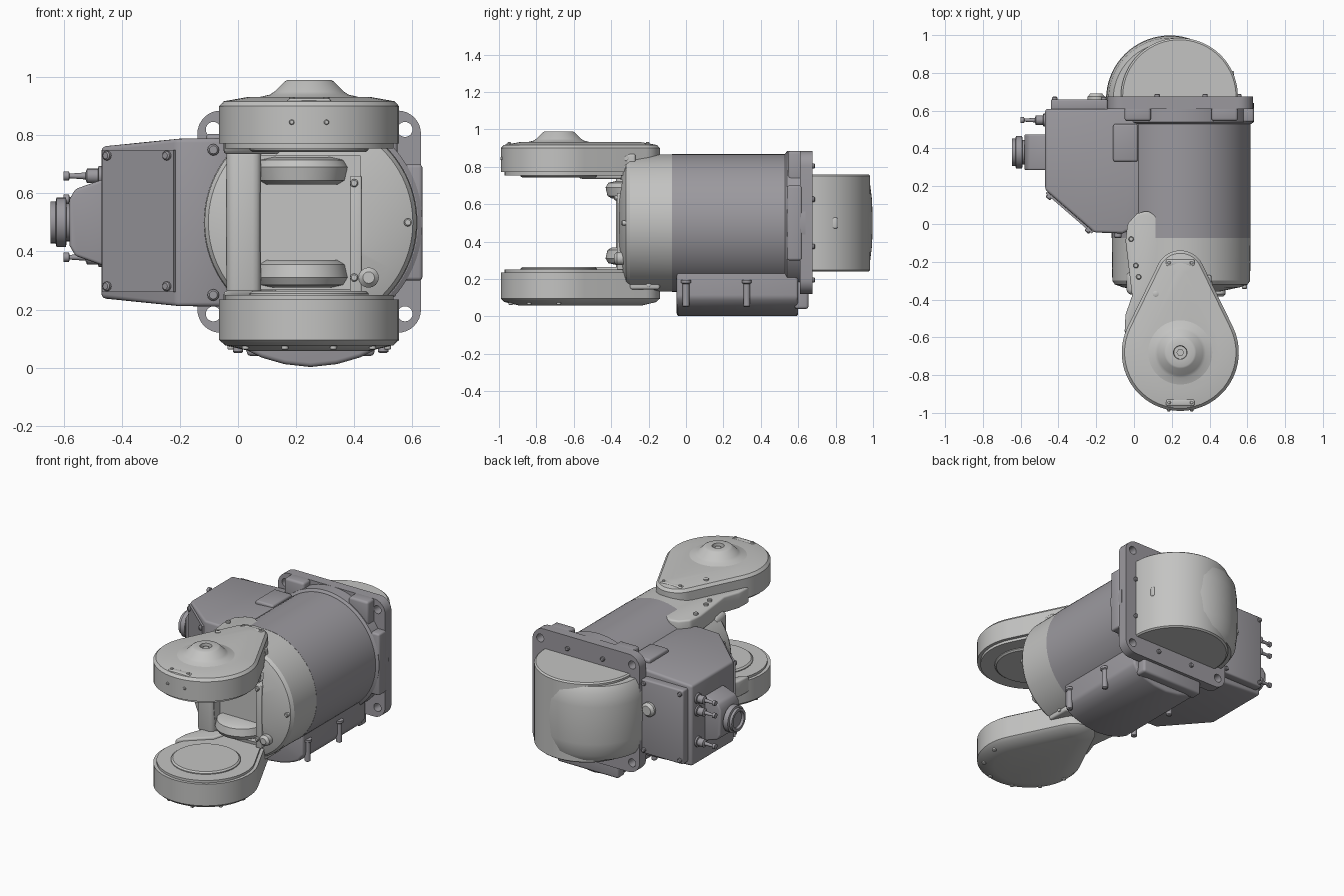
import bpy, bmesh, math
from mathutils import Vector

old = bpy.data.objects.get("Cube")
if old:
    bpy.data.objects.remove(old)


def material(name, rgb):
    m = bpy.data.materials.new(name)
    m.use_nodes = True
    m.diffuse_color = (*rgb, 1)
    m.node_tree.nodes["Principled BSDF"].inputs["Base Color"].default_value = (*rgb, 1)
    return m


LIGHT = material("light grey", (0.55, 0.55, 0.54))
DARK = material("dark grey", (0.33, 0.32, 0.345))
parts = []


def apply_mod(ob, kind, **settings):
    mod = ob.modifiers.new(kind.lower(), kind)
    for key, value in settings.items():
        setattr(mod, key, value)
    bpy.context.view_layer.objects.active = ob
    bpy.ops.object.modifier_apply(modifier=mod.name)


def loft(name, rings, mat, bevel=0):
    """Skin through rings of equal length and cap both ends."""
    bm = bmesh.new()
    loops = [[bm.verts.new(p) for p in ring] for ring in rings]
    n = len(loops[0])
    for a, b in zip(loops, loops[1:]):
        for i in range(n):
            j = (i + 1) % n
            bm.faces.new((a[i], a[j], b[j], b[i]))
    bm.faces.new(loops[0])
    bm.faces.new(loops[-1])
    bmesh.ops.recalc_face_normals(bm, faces=bm.faces)
    me = bpy.data.meshes.new(name)
    bm.to_mesh(me)
    bm.free()
    me.materials.append(mat)
    ob = bpy.data.objects.new(name, me)
    bpy.context.collection.objects.link(ob)
    if bevel:
        apply_mod(ob, "BEVEL", width=bevel, segments=3, limit_method="ANGLE", angle_limit=0.6)
    parts.append(ob)
    return ob


def prism(name, pts, axis, lo, hi, mat, bevel=0):
    put = {"x": lambda a, b, t: (t, a, b), "y": lambda a, b, t: (a, t, b),
           "z": lambda a, b, t: (a, b, t)}[axis]
    return loft(name, [[put(a, b, t) for a, b in pts] for t in (lo, hi)], mat, bevel)


def box(name, x, y, z, mat, bevel=0):
    return prism(name, [(x[0], y[0]), (x[1], y[0]), (x[1], y[1]), (x[0], y[1])], "z", *z, mat, bevel)


def lathe(name, origin, axis, profile, mat, n=48):
    """Turn (radius, distance) pairs around an axis."""
    q = Vector(axis).to_track_quat("Z", "Y")
    turn = [2 * math.pi * i / n for i in range(n)]
    return loft(name, [[Vector(origin) + q @ Vector((r * math.cos(a), r * math.sin(a), t))
                        for a in turn] for r, t in profile], mat)


def screw(name, origin, axis, mat, r=0.014, h=0.014):
    return lathe(name, origin, axis, [(r, -0.01), (r, h * 0.7), (r * 0.7, h)], mat, 12)


def cut(ob, cutter):
    parts.remove(cutter)
    cutter.hide_render = True
    apply_mod(ob, "BOOLEAN", operation="DIFFERENCE", solver="EXACT", object=cutter)
    bpy.data.objects.remove(cutter)


# Main barrel and its lighter front housing
CX, CZ = 0.25, 0.5
FRONT, BACK, UP, DOWN, LEFT = (0, -1, 0), (0, 1, 0), (0, 0, 1), (0, 0, -1), (-1, 0, 0)
lathe("barrel", (CX, 0, CZ), BACK, [(0.368, -0.075), (0.368, 0.58)], DARK, 96)
lathe("barrel_collar", (CX, 0, CZ), BACK,
      [(0.37, 0.53), (0.385, 0.54), (0.385, 0.64), (0.36, 0.64)], DARK, 96)
housing = lathe("front_housing", (CX, 0, CZ), FRONT,
                [(0.367, 0.074), (0.365, 0.3), (0.352, 0.32), (0.31, 0.335), (0.2, 0.358),
                 (0.01, 0.365)], LIGHT, 96)
cut(housing, box("pocket_cutter", (0.08, 0.42), (-0.5, -0.3), (0.27, 0.73), LIGHT))
box("front_web", (-0.04, 0.08), (-0.375, -0.25), (0.24, 0.76), LIGHT, 0.03)
box("pocket_frame", (0.385, 0.425), (-0.37, -0.28), (0.25, 0.66), LIGHT, 0.005)
for z in (0.635, 0.31):
    screw("frame_screw", (0.4, -0.37, z), FRONT, LIGHT)
screw("housing_screw", (0.585, -0.33, 0.5), FRONT, LIGHT)
lathe("housing_lug", (0.45, 0, 0.31), FRONT, [(0.035, 0.3), (0.035, 0.37), (0.02, 0.385)], LIGHT, 16)


# Fork arms, made as domed teardrops
def teardrop(inset, z, n=32):
    big, small, dist = 0.31 - inset, max(0.13 - inset, 0.01), 0.41
    lean = math.asin((big - small) / dist)
    pts = []
    for i in range(n + 1):
        a = math.pi - lean + (math.pi + 2 * lean) * i / n
        pts.append((0.245 + big * math.cos(a), -0.68 + big * math.sin(a), z))
    for i in range(n + 1):
        a = lean + (math.pi - 2 * lean) * i / n
        pts.append((0.245 + small * math.cos(a), -0.68 + dist + small * math.sin(a), z))
    return pts


loft("upper_arm", [teardrop(*s) for s in
                   ((0.02, 0.755), (0.02, 0.772), (0, 0.772), (0, 0.9), (0.015, 0.917), (0.1, 0.932))], LIGHT)
loft("lower_arm", [teardrop(*s) for s in
                   ((0.02, 0.25), (0.02, 0.235), (0, 0.235), (0, 0.095), (0.02, 0.077), (0.1, 0.058))], LIGHT)
PIVOT = (0.245, -0.68, 0)
lathe("upper_hub", PIVOT, UP, [(0.2, 0.925), (0.135, 0.94), (0.12, 0.95), (0.085, 0.985), (0.075, 0.99),
                               (0.036, 0.99), (0.034, 0.965)], LIGHT)
lathe("hub_bolt", PIVOT, UP, [(0.02, 0.95), (0.02, 0.98)], LIGHT, 6)
lathe("upper_inner_disc", PIVOT, DOWN, [(0.205, -0.77), (0.205, -0.75), (0.195, -0.742)], LIGHT, 64)
lathe("lower_inner_disc", PIVOT, UP, [(0.205, 0.23), (0.205, 0.256), (0.195, 0.264)], LIGHT, 64)
for y in (-0.205, -0.945):
    box("arm_pad", (0.17, 0.32), (y - 0.018, y + 0.018), (0.9, 0.926), LIGHT, 0.008)
    for x in (0.185, 0.305):
        screw("pad_screw", (x, y, 0.924), UP, LIGHT, 0.01, 0.008)
screw("arm_plug", (0.115, -0.37, 0.924), UP, LIGHT, 0.016, 0.008)
for x in (0.185, 0.305):
    screw("arm_front_screw", (x, -0.98, 0.845), FRONT, LIGHT, 0.009, 0.012)
for i in range(6):
    a = math.pi * (1 + i / 5)
    screw("lower_cover_screw", (0.245 + 0.27 * math.cos(a), -0.68 + 0.27 * math.sin(a), 0.07),
          DOWN, LIGHT, 0.012, 0.008)

# Side lobes that blend the arms into the barrel
lobe = [(-0.045, -0.09), (-0.035, 0), (0.015, 0.055), (0.07, 0.07), (0.125, 0.04), (0.17, -0.05),
        (0.17, -0.25), (0.12, -0.42), (-0.02, -0.55), (-0.05, -0.58), (-0.045, -0.48), (-0.01, -0.38)]
for name, z in (("upper_lobe", (0.735, 0.842)), ("lower_lobe", (0.158, 0.265))):
    prism(name, lobe, "z", *z, LIGHT, 0.012)
for x, y in ((-0.015, -0.08), (0.01, -0.22), (0.025, -0.28)):
    screw("lobe_screw", (x, y, 0.842), UP, LIGHT)
for name, y, z in (("upper_bracket", (-0.42, -0.27), (0.775, 0.87)),
                   ("lower_bracket", (-0.3, -0.14), (0.145, 0.24))):
    box(name, (0.3, 0.41), y, z, LIGHT, 0.012)
    for dz in (0.025, 0.07):
        screw("bracket_screw", (0.41, y[0] + 0.1, z[0] + dz), (1, 0, 0), LIGHT, 0.013, 0.008)

# Inner bosses in the front pocket
boss = [(0.1, 0.225), (0.145, 0.215), (0.16, 0.19), (0.15, 0.145), (0.125, 0.13)]
for name, axis in (("upper_boss", UP), ("lower_boss", DOWN)):
    lathe(name, (0.22, -0.27, CZ), axis, boss, LIGHT)

# Rear mounting flange with holes
flange = prism("rear_flange", [(-0.14, 0.12), (0.63, 0.12), (0.63, 0.885), (-0.14, 0.885)],
               "y", 0.61, 0.675, DARK)
bm = bmesh.new()
bm.from_mesh(flange.data)
edges = [e for e in bm.edges if abs(e.verts[0].co.y - e.verts[1].co.y) > 0.01]
bmesh.ops.bevel(bm, geom=edges, offset=0.08, segments=8, affect="EDGES", profile=0.5)
bm.to_mesh(flange.data)
bm.free()
for x in (-0.085, 0.575):
    for z in (0.185, 0.82):
        cut(flange, lathe("hole_cutter", (x, 0, z), BACK, [(0.026, 0.5), (0.026, 0.8)], DARK, 20))
for x in (0.02, 0.48):
    box("flange_block", (x - 0.07, x + 0.07), (0.545, 0.63), (0.72, 0.885), DARK, 0.015)
box("flange_side_lip", (0.55, 0.635), (0.54, 0.62), (0.3, 0.7), DARK, 0.012)
for i in range(8):
    a = math.pi * (i + 0.5) / 4
    screw("flange_screw", (CX + 0.33 * math.cos(a), 0.675, CZ + 0.33 * math.sin(a)), BACK, DARK)

# Rear rounded drum, with a bulge on one side
lathe("rear_drum", (0.24, 0.675, 0), UP,
      [(0.3, 0.24), (0.31, 0.248), (0.31, 0.752), (0.3, 0.76)], LIGHT, 72)
lathe("rear_bulge", (0.19, 0.66, CZ), UP,
      [(0.3, -0.24), (0.325, -0.2), (0.335, -0.12), (0.338, 0), (0.335, 0.12), (0.325, 0.2), (0.3, 0.24)],
      LIGHT, 72)
box("drum_latch", (0.5, 0.53), (0.78, 0.81), (0.47, 0.53), LIGHT, 0.008)

# Belly box under the barrel
half = [(0.25, 0.3), (0.25, 0.1), (0.22, 0.06), (0.17, 0.035), (0.09, 0.012), (0, 0.002)]
belly = [(CX + x, z) for x, z in half] + [(CX - x, z) for x, z in half[-2::-1]]
prism("belly_box", belly, "y", -0.05, 0.6, DARK, 0.015)
box("belly_lip", (0.03, 0.47), (0.58, 0.655), (0.04, 0.2), DARK, 0.015)
for side in (-1, 1):
    for y in (0, 0.325):
        lathe("belly_bolt", (CX + side * 0.25, y, 0), UP,
              [(0.012, 0.05), (0.018, 0.055), (0.018, 0.175), (0.026, 0.18), (0.026, 0.195)], DARK, 16)

# Side terminal box, tapered toward its outer face
case = prism("terminal_box", [(-0.47, 0.61), (-0.47, 0.18), (-0.21, -0.045), (-0.06, -0.05), (0.05, 0),
                              (0.05, 0.61)], "z", 0.21, 0.79, DARK)
for v in case.data.vertices:
    if v.co.x < -0.4:
        v.co.z = CZ + (v.co.z - CZ) * 0.9
apply_mod(case, "BEVEL", width=0.015, segments=3, limit_method="ANGLE", angle_limit=0.6)
slope = Vector((-0.65, -0.76, 0))
a, b = Vector((-0.46, 0.171, 0)), Vector((-0.215, -0.041, 0))
prism("slanted_cover", [p.xy for p in (a, b, b + slope * 0.012, a + slope * 0.012)], "z", 0.26, 0.75, DARK)
for t in (0.08, 0.92):
    for z in (0.28, 0.73):
        screw("cover_screw", a.lerp(b, t) + slope * 0.01 + Vector((0, 0, z)), slope, DARK, 0.016, 0.016)
box("rear_cover", (-0.44, -0.14), (0.6, 0.66), (0.26, 0.74), DARK, 0.01)
lathe("rear_vent", (-0.2, 0, 0.56), BACK, [(0.045, 0.65), (0.045, 0.675), (0.03, 0.692)], LIGHT, 24)
for x in (-0.42, -0.16):
    for z in (0.285, 0.715):
        screw("rear_cover_screw", (x, 0.66, z), BACK, DARK)
for z in (0.25, 0.75):
    screw("shoulder_screw", (-0.085, -0.05, z), FRONT, DARK, 0.02, 0.025)
box("top_pad", (-0.11, 0.02), (0.33, 0.53), (0.77, 0.805), DARK, 0.012)

# Main connector and cable glands on the outer face
prism("connector_body", [(-0.46, 0.35), (-0.56, 0.385), (-0.58, 0.42), (-0.58, 0.58), (-0.56, 0.615),
                         (-0.46, 0.65)], "y", 0.285, 0.475, DARK, 0.01)
lathe("connector_ring", (0, 0.38, CZ), LEFT,
      [(0.065, 0.57), (0.065, 0.59), (0.085, 0.592), (0.085, 0.625), (0.072, 0.628), (0.072, 0.645),
       (0.055, 0.645), (0.05, 0.63)], DARK, 40)
for z in (0.38, 0.58, 0.66):
    lathe("cable_gland", (0, 0.55, z), LEFT,
          [(0.034, 0.46), (0.034, 0.48), (0.025, 0.482), (0.025, 0.52), (0.012, 0.525), (0.008, 0.58),
           (0.016, 0.582), (0.016, 0.6)], DARK, 16)

# Smooth curved faces, keep edges crisp
bpy.ops.object.select_all(action="DESELECT")
for ob in parts:
    ob.select_set(True)
bpy.context.view_layer.objects.active = parts[0]
bpy.ops.object.shade_smooth_by_angle(angle=math.radians(32))
